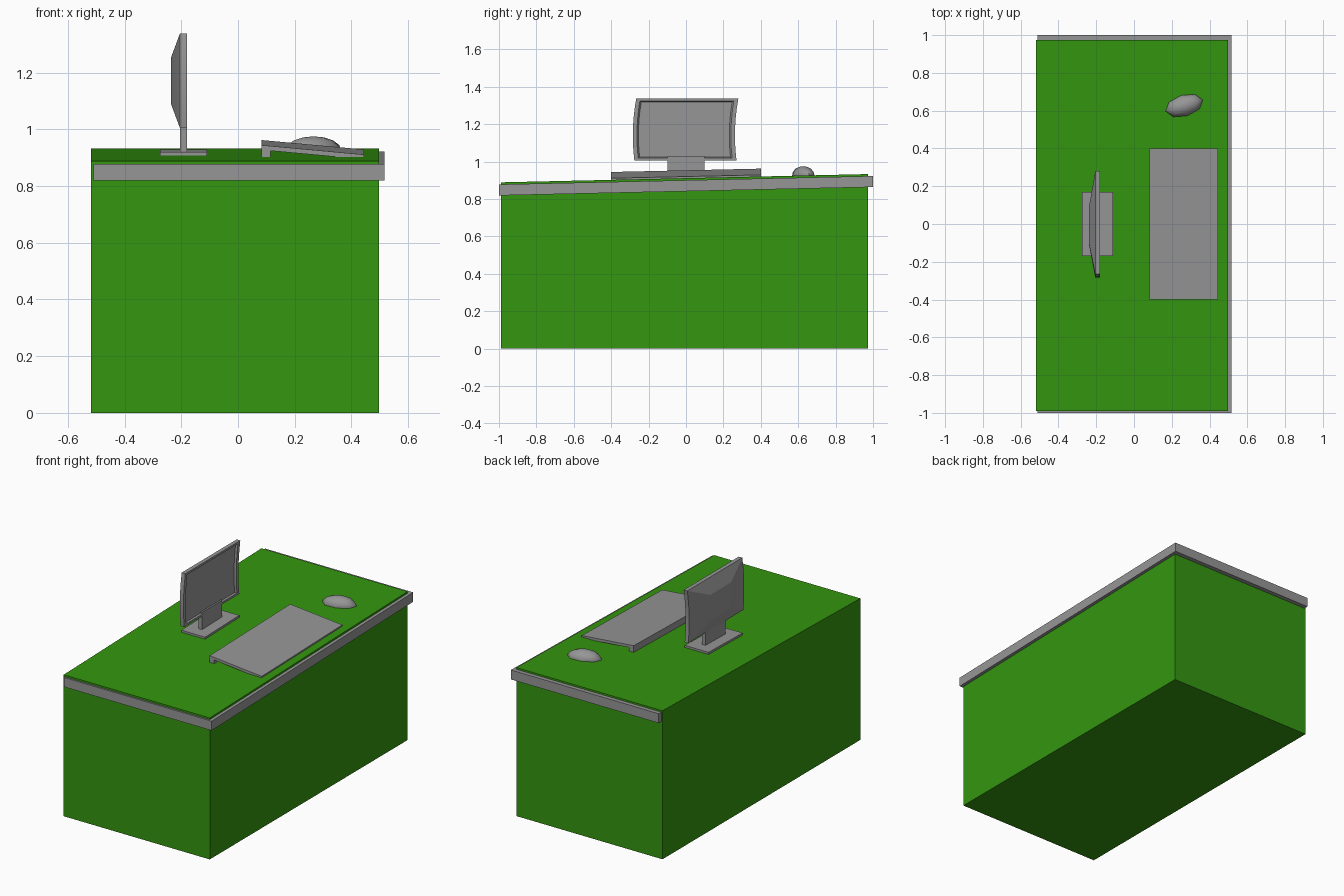
import bpy, bmesh, math
from mathutils import Matrix, Vector

if "Cube" in bpy.data.objects:
    bpy.data.objects.remove(bpy.data.objects["Cube"], do_unlink=True)

def material(name, rgb):
    m = bpy.data.materials.new(name)
    m.use_nodes = True
    m.diffuse_color = (*rgb, 1)
    m.node_tree.nodes["Principled BSDF"].inputs["Base Color"].default_value = (*rgb, 1)
    return m

GREEN = material("desk green", (0.034, 0.305, 0.005))
GREY = material("plain grey", (0.305, 0.305, 0.305))
SLOPE = 0.0225

def desk_z(y):
    return 0.911 + SLOPE * y

def finish(name, bm, mat):
    bmesh.ops.recalc_face_normals(bm, faces=bm.faces)
    me = bpy.data.meshes.new(name)
    bm.to_mesh(me)
    bm.free()
    me.materials.append(mat)
    ob = bpy.data.objects.new(name, me)
    bpy.context.collection.objects.link(ob)
    return ob

def box(name, x, y, low, high, mat):
    """Box whose bottom and top heights are functions of x and y."""
    bm = bmesh.new()
    bmesh.ops.create_cube(bm, size=1)
    for v in bm.verts:
        top = v.co.z > 0
        px, py = x[v.co.x > 0], y[v.co.y > 0]
        v.co = (px, py, (high if top else low)(px, py))
    return finish(name, bm, mat)

def on_desk(offset):
    return lambda x, y: desk_z(y) + offset

# Desk body with a gently sloping top
box("desk_body", (-0.518, 0.497), (-0.99, 0.973), lambda x, y: 0, on_desk(0), GREEN)

# Edge trim on three sides
trim_low, trim_high = on_desk(-0.07), on_desk(-0.011)
box("front_trim", (-0.51, 0.517), (-1, -0.98), trim_low, trim_high, GREY)
box("back_trim", (-0.51, 0.517), (0.965, 1), trim_low, trim_high, GREY)
box("side_trim", (0.49, 0.517), (-1, 1), trim_low, trim_high, GREY)

# Keyboard plate and its raised rear foot
def key_top(x, y):
    return desk_z(y) + 0.042 - 0.092 * (x - 0.083)

box("keyboard", (0.083, 0.445), (-0.4, 0.4),
    lambda x, y: key_top(x, y) - 0.017, key_top, GREY)
box("keyboard_foot", (0.083, 0.115), (-0.4, 0.4), on_desk(-0.001),
    lambda x, y: key_top(x, y) - 0.015, GREY)

# Monitor base and neck
box("monitor_base", (-0.275, -0.11), (-0.17, 0.17), on_desk(-0.002), on_desk(0.013), GREY)
box("monitor_neck", (-0.205, -0.18), (-0.1, 0.1), on_desk(0), lambda x, y: 1.03, GREY)

# Monitor screen: bowed outline, recessed front, domed back
def bow(z):
    t = (z - 1.005) / 0.332
    return -0.003 + 0.01 * t - 0.052 * t * (1 - t)

bm = bmesh.new()
levels = [1.005 + 0.332 * i / 6 for i in range(7)]
outline = [(0.273, z) for z in levels] + [(-0.273, z) for z in reversed(levels)]

def ring(x, sy, sz):
    verts = []
    for y, z in outline:
        z2 = 1.171 + (z - 1.171) * sz
        verts.append(bm.verts.new((x, y * sy + bow(z2), z2)))
    return verts

rings = [ring(-0.237, 0.38, 0.48), ring(-0.205, 1, 1), ring(-0.18, 1, 1),
         ring(-0.18, 0.92, 0.92), ring(-0.19, 0.89, 0.89)]
for a, b in zip(rings, rings[1:]):
    for i in range(len(a)):
        j = (i + 1) % len(a)
        bm.faces.new((a[i], a[j], b[j], b[i]))
for cap in (rings[0], rings[-1]):
    for i in range(len(levels) - 1):
        bm.faces.new((cap[i], cap[i + 1], cap[-2 - i], cap[-1 - i]))
screen = finish("monitor_screen", bm, GREY)

# Mouse: half ellipsoid turned on the desk
bm = bmesh.new()
bmesh.ops.create_uvsphere(bm, u_segments=8, v_segments=8, radius=1)
bmesh.ops.bisect_plane(bm, geom=bm.verts[:] + bm.edges[:] + bm.faces[:],
                       plane_co=(0, 0, -0.05), plane_no=(0, 0, -1), clear_outer=True)
place = (Matrix.Translation((0.266, 0.627, desk_z(0.627)))
         @ Matrix.Rotation(math.radians(17), 4, "Z")
         @ Matrix.Diagonal((0.103, 0.057, 0.05, 1)))
bmesh.ops.transform(bm, matrix=place, verts=bm.verts)
mouse = finish("mouse", bm, GREY)

# Smooth shading on the rounded parts
for ob, angle in ((mouse, 60), (screen, 20)):
    bpy.ops.object.select_all(action="DESELECT")
    ob.select_set(True)
    bpy.context.view_layer.objects.active = ob
    bpy.ops.object.shade_smooth_by_angle(angle=math.radians(angle))
